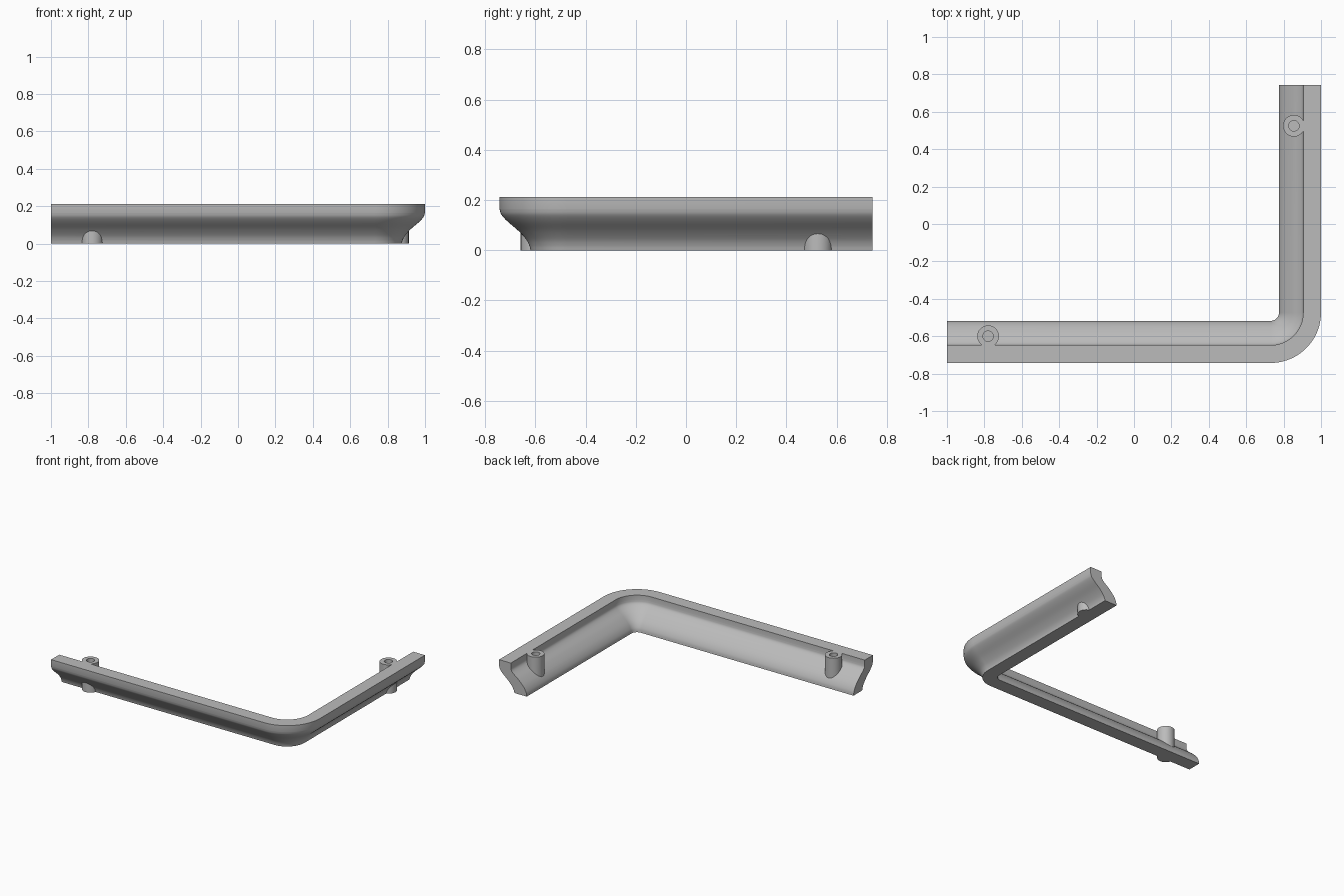
import bpy, bmesh, math
from mathutils import Vector

if "Cube" in bpy.data.objects:
    bpy.data.objects.remove(bpy.data.objects["Cube"])

H = 0.212            # overall height
R = 0.27             # outer corner radius
CX, CY = 0.73, -0.473  # corner centre

grey = bpy.data.materials.new("plain grey")
grey.diffuse_color = (0.5, 0.5, 0.5, 1)
grey.use_nodes = True
grey.node_tree.nodes["Principled BSDF"].inputs["Base Color"].default_value = grey.diffuse_color


def spline(pts, n=5):
    """Smooth curve through 2D points (Catmull-Rom)."""
    p = [Vector(a) for a in pts]
    p = [2 * p[0] - p[1]] + p + [2 * p[-1] - p[-2]]
    out = []
    for i in range(1, len(p) - 2):
        a, b, c, d = p[i - 1:i + 3]
        for k in range(n):
            t = k / n
            out.append(0.5 * (2 * b + (c - a) * t + (2 * a - 5 * b + 4 * c - d) * t * t
                              + (3 * b - a - 3 * c + d) * t ** 3))
    return out + [p[-2]]


def finish(bm, name):
    bmesh.ops.recalc_face_normals(bm, faces=bm.faces)
    me = bpy.data.meshes.new(name)
    bm.to_mesh(me)
    bm.free()
    ob = bpy.data.objects.new(name, me)
    bpy.context.collection.objects.link(ob)
    me.materials.append(grey)
    return ob


def cylinder(name, x, y, r, z0, z1):
    bm = bmesh.new()
    bmesh.ops.create_cone(bm, cap_ends=True, segments=48, radius1=r, radius2=r, depth=z1 - z0)
    bmesh.ops.translate(bm, verts=bm.verts, vec=(x, y, (z0 + z1) / 2))
    return finish(bm, name)


def boolean(target, other, op):
    m = target.modifiers.new(op.lower(), 'BOOLEAN')
    m.operation, m.solver, m.object = op, 'EXACT', other
    bpy.context.view_layer.objects.active = target
    bpy.ops.object.modifier_apply(modifier=m.name)
    bpy.data.objects.remove(other, do_unlink=True)


# cross-section: (inset from outer edge, height)
outer = spline([(0, 0.165), (0.008, 0.142), (0.032, 0.115), (0.075, 0.078),
                (0.105, 0.045), (0.119, 0.02), (0.125, 0)])
inner = spline([(0.225, 0), (0.219, 0.03), (0.198, 0.066), (0.16, 0.105),
                (0.118, 0.138), (0.1, 0.158), (0.095, 0.178)])
section = [Vector((0, H))] + outer + inner + [Vector((0.095, H))]

# path stations: (base point, outward direction); straight, corner arc, straight
stations = [(Vector((-1, CY)), Vector((0, -1)))]
N = 24
for i in range(N + 1):
    a = -math.pi / 2 + math.pi / 2 * i / N
    stations.append((Vector((CX, CY)), Vector((math.cos(a), math.sin(a)))))
stations.append((Vector((CX, 0.743)), Vector((1, 0))))

# swept L-shaped rail
bm = bmesh.new()
rings = []
for base, d in stations:
    ring = []
    for off, z in section:
        q = base + d * (R - off)
        ring.append(bm.verts.new((q.x, q.y, z)))
    rings.append(ring)
n = len(section)
for a, b in zip(rings, rings[1:]):
    for j in range(n):
        k = (j + 1) % n
        bm.faces.new((a[j], a[k], b[k], b[j]))
bm.faces.new(rings[0])
bm.faces.new(rings[-1])
rail = finish(bm, "corner_rail")

# screw posts with blind holes, merged into the rail
for x, y in ((-0.78, -0.6), (0.855, 0.525)):
    boolean(rail, cylinder("screw_post", x, y, 0.058, 0, H), 'UNION')
    boolean(rail, cylinder("screw_hole", x, y, 0.028, 0.09, H + 0.05), 'DIFFERENCE')

bpy.ops.object.select_all(action='DESELECT')
rail.select_set(True)
bpy.context.view_layer.objects.active = rail
bpy.ops.object.shade_smooth_by_angle(angle=math.radians(30))
